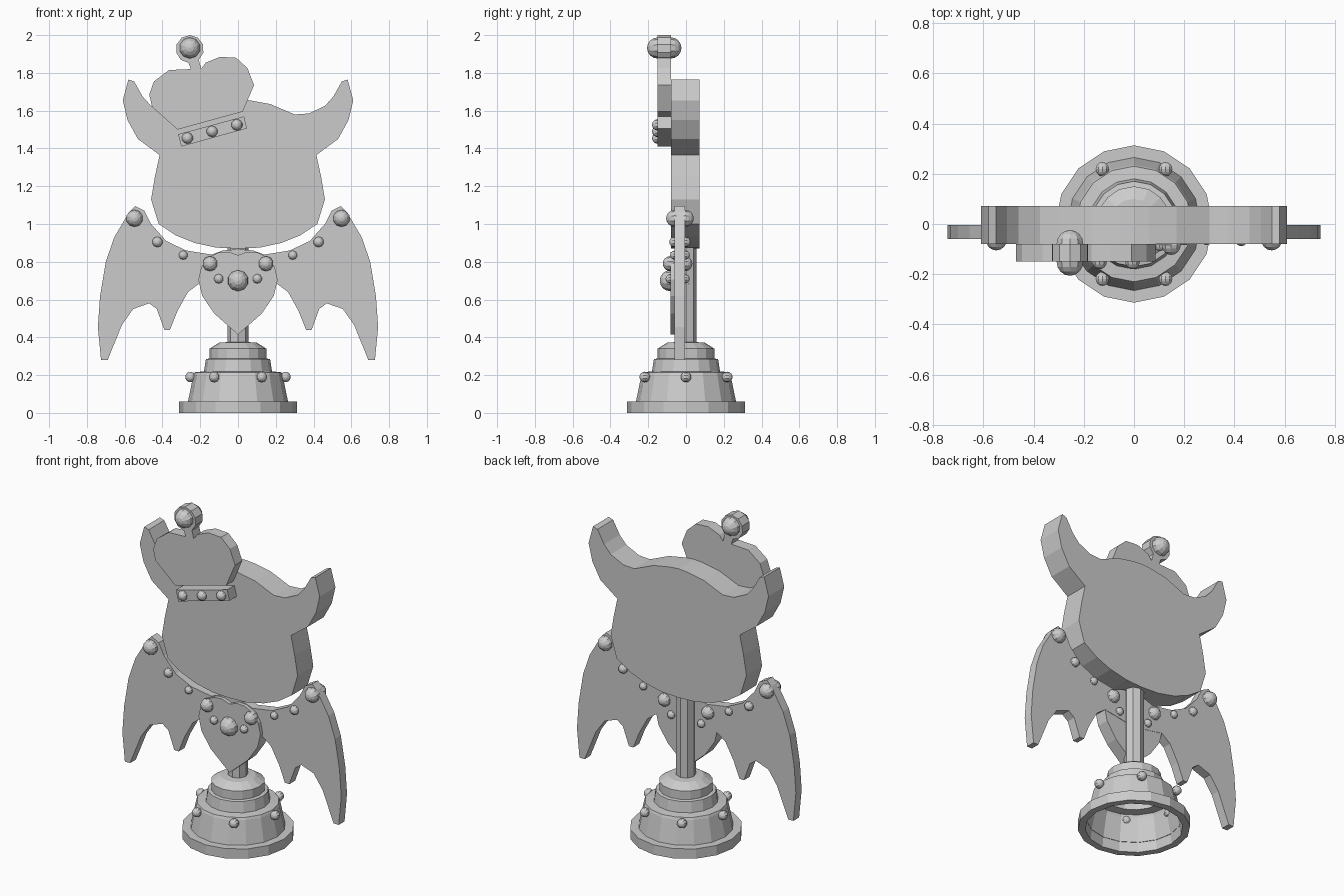
import bpy
import bmesh
from math import sin, cos, pi, radians
from mathutils import Matrix, Vector

old = bpy.data.objects.get("Cube")
if old:
    bpy.data.objects.remove(old, do_unlink=True)

grey = bpy.data.materials.new("plain grey")
grey.use_nodes = True
GREY = (0.6, 0.6, 0.6, 1)
grey.diffuse_color = GREY
grey.node_tree.nodes["Principled BSDF"].inputs["Base Color"].default_value = GREY


def finish(name, bm, fix_normals=True):
    """Turn a bmesh into a named object with the shared material."""
    if fix_normals:
        bmesh.ops.recalc_face_normals(bm, faces=bm.faces[:])
    mesh = bpy.data.meshes.new(name)
    bm.to_mesh(mesh)
    bm.free()
    mesh.materials.append(grey)
    obj = bpy.data.objects.new(name, mesh)
    bpy.context.collection.objects.link(obj)
    return obj


def mirrored(half):
    """Complete an outline whose first and last points lie on the centre line."""
    return half + [(-x, z) for x, z in reversed(half[1:-1])]


def plate(name, outline, front, back):
    """Extrude a front-facing (x, z) outline from front to back."""
    bm = bmesh.new()
    face = bm.faces.new([bm.verts.new((x, front, z)) for x, z in outline])
    made = bmesh.ops.extrude_face_region(bm, geom=[face], use_keep_orig=True)
    moved = [v for v in made["geom"] if isinstance(v, bmesh.types.BMVert)]
    bmesh.ops.translate(bm, verts=moved, vec=(0, back - front, 0))
    return finish(name, bm)


def lathe(name, profile, sides):
    """Revolve an (r, z) profile about the z axis."""
    bm = bmesh.new()
    verts = [bm.verts.new((r, 0, z)) for r, z in profile]
    edges = [bm.edges.new(pair) for pair in zip(verts, verts[1:])]
    bmesh.ops.spin(bm, geom=verts + edges, cent=(0, 0, 0), axis=(0, 0, 1),
                   angle=2 * pi, steps=sides)
    bmesh.ops.remove_doubles(bm, verts=bm.verts[:], dist=0.0005)
    return finish(name, bm)


def bead(name, x, y, z, radius):
    """Faceted ball with its poles facing front and back."""
    bm = bmesh.new()
    place = Matrix.Translation(Vector((x, y, z))) @ Matrix.Rotation(pi / 2, 4, "X")
    bmesh.ops.create_uvsphere(bm, u_segments=10, v_segments=8,
                              radius=radius, matrix=place)
    return finish(name, bm)


def bead_pair(name, x, z, radius, front, back):
    """One bead on each face of a plate."""
    bead(name + "_front", x, front, z, radius)
    bead(name + "_back", x, back, z, radius)


# Horned head
head_half = [
    (0, 1.66), (0.06, 1.655), (0.17, 1.635), (0.3, 1.58), (0.375, 1.585),
    (0.46, 1.625), (0.505, 1.675), (0.55, 1.755), (0.58, 1.765),
    (0.61, 1.655), (0.585, 1.55), (0.53, 1.45), (0.415, 1.365),
    (0.44, 1.25), (0.46, 1.13), (0.42, 1.0), (0.33, 0.94),
    (0.23, 0.9), (0.115, 0.875), (0, 0.87),
]
plate("head", mirrored(head_half), -0.08, 0.072)

# Bat wings, joined behind the heart
WING_FRONT, WING_BACK = -0.06, -0.004
wing_half = [
    (0, 0.866), (0.08, 0.86), (0.14, 0.838), (0.275, 0.86), (0.38, 0.91),
    (0.46, 1.0), (0.495, 1.07), (0.545, 1.095), (0.575, 1.065),
    (0.655, 0.93), (0.7, 0.8), (0.73, 0.62), (0.742, 0.455),
    (0.725, 0.28), (0.69, 0.28), (0.615, 0.465), (0.555, 0.55),
    (0.47, 0.58), (0.43, 0.55), (0.39, 0.44), (0.36, 0.44),
    (0.32, 0.54), (0.265, 0.64), (0.205, 0.685), (0, 0.65),
]
plate("wings", mirrored(wing_half), WING_FRONT, WING_BACK)

# Heart on the chest
HEART_FRONT, HEART_BACK = -0.083, -0.006
heart_half = [
    (0, 0.835), (0.05, 0.853), (0.1, 0.85), (0.165, 0.82), (0.195, 0.77),
    (0.21, 0.705), (0.19, 0.62), (0.125, 0.525), (0, 0.415),
]
plate("heart", mirrored(heart_half), HEART_FRONT, HEART_BACK)

# Beads on wings and heart
for side, label in ((1, "left"), (-1, "right")):
    for part, x, z, radius in (("outer", 0.548, 1.03, 0.045),
                               ("middle", 0.427, 0.905, 0.028),
                               ("inner", 0.29, 0.835, 0.024)):
        bead_pair(f"{label}_wing_{part}_bead", side * x, z, radius,
                  WING_FRONT, WING_BACK)
    for part, x, z, radius in (("upper", 0.148, 0.79, 0.04),
                               ("lower", 0.102, 0.71, 0.025)):
        bead_pair(f"{label}_heart_{part}_bead", side * x, z, radius,
                  HEART_FRONT, HEART_BACK)
bead_pair("heart_centre_bead", 0, 0.7, 0.056, HEART_FRONT, HEART_BACK)

# Tilted crown with stem and round finial in one outline
CROWN_FRONT, CROWN_BACK = -0.15, -0.08
knob_x, knob_z, knob_r = -0.255, 1.926, 0.074
knob = []
for step in range(10):
    a = radians(-95 - 35 * step)
    knob.append((knob_x + knob_r * cos(a), knob_z + knob_r * sin(a)))
crown = [
    (-0.32, 1.5), (-0.455, 1.62), (-0.47, 1.685), (-0.445, 1.755),
    (-0.365, 1.815), (-0.25, 1.82),
] + knob + [
    (-0.195, 1.822), (-0.17, 1.855), (-0.095, 1.885), (-0.01, 1.88),
    (0.05, 1.825), (0.085, 1.735), (0.025, 1.595),
]
plate("crown", crown, CROWN_FRONT, CROWN_BACK)
bead_pair("crown_top_bead", knob_x, 1.932, 0.056, CROWN_FRONT, CROWN_BACK)

# Crown band and its studs
band = [(-0.317, 1.475), (0.032, 1.57), (0.047, 1.506), (-0.3, 1.41)]
plate("crown_band", band, CROWN_FRONT, CROWN_BACK)
for i in range(3):
    bead(f"crown_band_bead_{i}", -0.268 + 0.131 * i, CROWN_FRONT,
         1.455 + 0.035 * i, 0.03)

# Pole behind the heart
lathe("pole", [(0, 0.36), (0.055, 0.36), (0.055, 0.88), (0, 0.88)], 8)

# Hollow stepped pedestal
lathe("pedestal", [
    (0.265, 0.058), (0.272, 0), (0.313, 0), (0.313, 0.06), (0.265, 0.06),
    (0.236, 0.2), (0.23, 0.215), (0.18, 0.22), (0.17, 0.285),
    (0.15, 0.288), (0.15, 0.34), (0.1, 0.372), (0, 0.378),
], 16)

# Ring of beads on the pedestal
for i in range(6):
    a = i * pi / 3
    bead(f"pedestal_bead_{i}", 0.252 * cos(a), 0.252 * sin(a), 0.19, 0.028)
